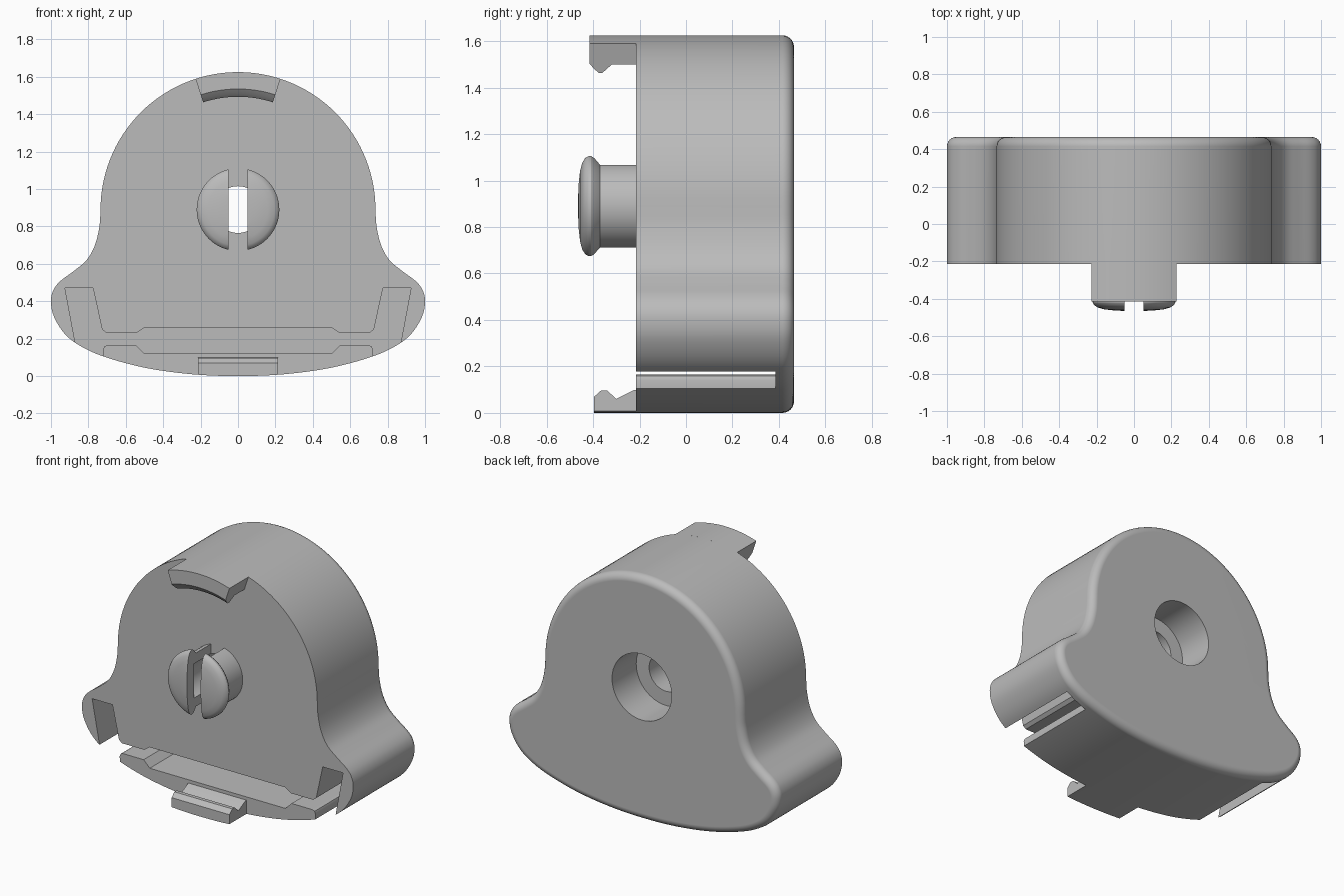
import bpy, bmesh, math
from mathutils import Vector

if "Cube" in bpy.data.objects:
    bpy.data.objects.remove(bpy.data.objects["Cube"], do_unlink=True)

grey = bpy.data.materials.new("plain grey")
grey.use_nodes = True
COLOUR = (0.5, 0.5, 0.5, 1)
grey.diffuse_color = COLOUR
grey.node_tree.nodes["Principled BSDF"].inputs["Base Color"].default_value = COLOUR

FRONT, BACK, HUB, R = -0.215, 0.465, 0.89, 0.735


def make(name, rings, closed=False):
    """Skin a list of point rings; cap the ends unless the rings close up."""
    bm = bmesh.new()
    vs = [[bm.verts.new(p) for p in ring] for ring in rings]
    n = len(vs[0])
    pairs = list(zip(vs, vs[1:])) + ([(vs[-1], vs[0])] if closed else [])
    for a, b in pairs:
        for i in range(n):
            j = (i + 1) % n
            bm.faces.new((a[i], a[j], b[j], b[i]))
    if not closed:
        bm.faces.new(vs[0])
        bm.faces.new(vs[-1])
    bmesh.ops.recalc_face_normals(bm, faces=bm.faces)
    me = bpy.data.meshes.new(name)
    bm.to_mesh(me)
    bm.free()
    me.materials.append(grey)
    ob = bpy.data.objects.new(name, me)
    bpy.context.collection.objects.link(ob)
    return ob


def prism(name, pts, y0, y1):
    return make(name, [[(x, y, z) for x, z in pts] for y in (y0, y1)])


def lathe(name, profile, steps=64):
    """Turn (radius, y) points about the hub axis."""
    turn = [2 * math.pi * i / steps for i in range(steps)]
    return make(name, [[(r * math.cos(a), y, HUB + r * math.sin(a)) for a in turn]
                       for r, y in profile])


def activate(ob):
    bpy.ops.object.select_all(action='DESELECT')
    ob.select_set(True)
    bpy.context.view_layer.objects.active = ob


def boolean(ob, tool, op='DIFFERENCE'):
    activate(ob)
    mod = ob.modifiers.new("cut", 'BOOLEAN')
    mod.operation, mod.solver, mod.object = op, 'EXACT', tool
    bpy.ops.object.modifier_apply(modifier=mod.name)
    bpy.data.objects.remove(tool, do_unlink=True)


def spline(pts, steps=5):
    """Smooth curve through the points, without the first and last one."""
    out = []
    p = [Vector(q) for q in pts]
    for a, b, c, d in zip(p, p[1:], p[2:], p[3:]):
        for i in range(steps):
            t = i / steps
            out.append(0.5 * (2 * b + (c - a) * t + (2 * a - 5 * b + 4 * c - d) * t * t
                              + (3 * b - a - 3 * c + d) * t ** 3))
    return out


# Outline: round top, flared shoulders, shallow curved base
half = [Vector((R * math.sin(a), HUB + R * math.cos(a)))
        for a in (math.pi / 2 * i / 30 for i in range(30))]
half += spline([(0.73, 0.98), (0.735, 0.89), (0.741, 0.80), (0.765, 0.70), (0.81, 0.62),
                (0.88, 0.56), (0.95, 0.508), (0.987, 0.46), (1.0, 0.40), (0.985, 0.32),
                (0.93, 0.23), (0.85, 0.165), (0.72, 0.105), (0.5, 0.045), (0.25, 0.01),
                (0, 0), (-0.25, 0.01)])
half.append(Vector((0, 0)))
outline = half + [Vector((-p.x, p.y)) for p in half[-2:0:-1]]


def inset(d):
    n = len(outline)
    res = []
    for i, p in enumerate(outline):
        t = (outline[(i + 1) % n] - outline[i - 1]).normalized()
        res.append(p + d * Vector((t.y, -t.x)))
    return res


# Housing with a rounded rear edge
FILLET = 0.05
rings = [[(p.x, FRONT, p.y) for p in outline]]
for k in range(7):
    a = math.pi / 2 * k / 6
    y = BACK - FILLET * (1 - math.sin(a))
    rings.append([(p.x, y, p.y) for p in inset(FILLET * (1 - math.cos(a)))])
housing = make("housing", rings)

# Stepped bore through the housing
boolean(housing, lathe("bore_wide", [(0.22, 0.21), (0.22, 0.6)]))
boolean(housing, lathe("bore_narrow", [(0.125, -0.4), (0.125, 0.3)]))

# Channel across the base, turning up at both ends and open at the lower corners
upper = [(0.5, 0.26), (0.54, 0.232), (0.705, 0.232), (0.727, 0.25), (0.775, 0.47)]
outer = [(0.925, 0.47), (0.865, 0.15), (0.84, 0.03), (0.715, 0.03)]
lower = [(0.722, 0.14), (0.715, 0.158), (0.7, 0.165), (0.545, 0.165), (0.5, 0.12)]
side = upper + outer + lower
boolean(housing, prism("channel", side + [(-x, z) for x, z in reversed(side)], -0.4, 0.385))

# Split snap post with a domed, flared head
post = lathe("snap_post", [(0.185, -0.2), (0.185, -0.37), (0.213, -0.395), (0.221, -0.408),
                           (0.221, -0.42), (0.213, -0.434), (0.195, -0.446), (0.16, -0.456),
                           (0.1, -0.463), (0.03, -0.465)])
boolean(post, lathe("post_bore", [(0.125, -0.39), (0.125, 0)]))
w = 0.05
boolean(post, prism("post_slit", [(-w, 0.5), (w, 0.5), (w, 1.3), (-w, 1.3)], -0.6, -0.1))

# Curved upper latch following the round top
latch = [(R, -0.2), (R, -0.415), (0.645, -0.415), (0.62, -0.395), (0.603, -0.375),
         (0.603, -0.36), (0.64, -0.32), (0.64, -0.2)]
sweep = [math.radians(18) * i / 10 for i in range(-10, 11)]
upper_latch = make("upper_latch", [[(r * math.sin(a), y, HUB + r * math.cos(a))
                                    for r, y in latch] for a in sweep])

# Lower latch trimmed to the curved base
hook = [(-0.2, -0.1), (-0.395, -0.1), (-0.395, 0.07), (-0.365, 0.097), (-0.34, 0.097),
        (-0.3, 0.06), (-0.225, 0.098), (-0.2, 0.098)]
lower_latch = make("lower_latch", [[(x, y, z) for y, z in hook] for x in (-0.213, 0.213)])
boolean(lower_latch, prism("trim", outline, -0.6, 0), 'INTERSECT')

# Smooth curved walls, crisp edges
for ob in (housing, post, upper_latch, lower_latch):
    activate(ob)
    bpy.ops.object.shade_smooth_by_angle(angle=math.radians(28))
    mod = ob.modifiers.new("even shading", 'WEIGHTED_NORMAL')
    mod.keep_sharp = True
